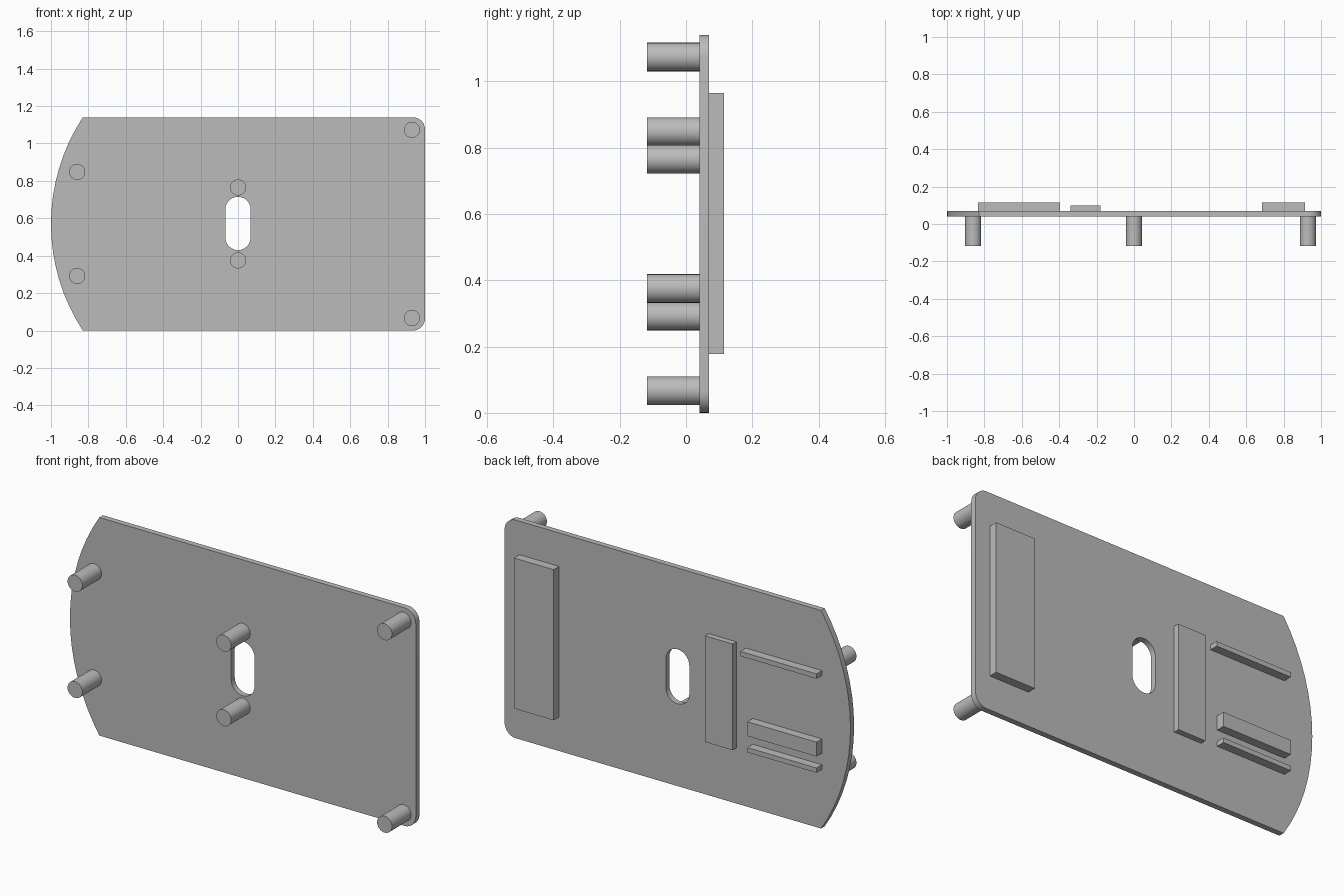
import bpy, bmesh
from math import sin, cos, pi, asin
from mathutils import Vector

cube = bpy.data.objects.get("Cube")
if cube:
    bpy.data.objects.remove(cube, do_unlink=True)

grey = bpy.data.materials.new("plain grey")
grey.use_nodes = True
GREY = (0.5, 0.5, 0.5, 1)
grey.diffuse_color = GREY
grey.node_tree.nodes["Principled BSDF"].inputs["Base Color"].default_value = GREY

FRONT, BACK = 0.04, 0.07      # faces of the plate along y
HEIGHT, MID = 1.14, 0.57


def finish(name, bm, smooth=False):
    bmesh.ops.recalc_face_normals(bm, faces=bm.faces[:])
    mesh = bpy.data.meshes.new(name)
    bm.to_mesh(mesh)
    bm.free()
    obj = bpy.data.objects.new(name, mesh)
    bpy.context.collection.objects.link(obj)
    mesh.materials.append(grey)
    if smooth:
        bpy.ops.object.select_all(action='DESELECT')
        obj.select_set(True)
        bpy.context.view_layer.objects.active = obj
        bpy.ops.object.shade_smooth_by_angle(angle=pi / 6)
    return obj


def arc(cx, cz, r, start, end, steps):
    angles = [start + (end - start) * i / steps for i in range(steps + 1)]
    return [(cx + r * cos(a), cz + r * sin(a)) for a in angles]


def block(name, x0, x1, z0, z1, back):
    bm = bmesh.new()
    bmesh.ops.create_cube(bm, size=1)
    bmesh.ops.scale(bm, vec=(x1 - x0, back - BACK, z1 - z0), verts=bm.verts)
    bmesh.ops.translate(bm, vec=((x0 + x1) / 2, (BACK + back) / 2, (z0 + z1) / 2),
                        verts=bm.verts)
    finish(name, bm)


def peg(name, x, z, r=0.043, tip=-0.118):
    bm = bmesh.new()
    ring = [bm.verts.new((px, FRONT, pz)) for px, pz in arc(x, z, r, 0, 2 * pi, 32)[:-1]]
    face = bm.faces.new(ring)
    out = bmesh.ops.extrude_face_region(bm, geom=[face], use_keep_orig=True)
    moved = [g for g in out["geom"] if isinstance(g, bmesh.types.BMVert)]
    bmesh.ops.translate(bm, vec=(0, tip - FRONT, 0), verts=moved)
    finish(name, bm, smooth=True)


# Plate: bowed end on the right, rounded corners on the left, slot in the middle
sagitta, corner = 0.17, 0.065
bow_r = (MID ** 2 + sagitta ** 2) / (2 * sagitta)
half = asin(MID / bow_r)
outline = (arc(1 - corner, corner, corner, -pi / 2, 0, 8)
           + arc(1 - corner, HEIGHT - corner, corner, 0, pi / 2, 8)
           + arc(bow_r - 1, MID, bow_r, pi - half, pi + half, 16))
slot_r = 0.068
slot = (arc(0, 0.715 - slot_r, slot_r, 0, pi, 14)
        + arc(0, 0.43 + slot_r, slot_r, pi, 2 * pi, 14))

bm = bmesh.new()
for loop in (outline, slot):
    verts = [bm.verts.new((x, FRONT, z)) for x, z in loop]
    for a, b in zip(verts, verts[1:] + verts[:1]):
        bm.edges.new((a, b))
bmesh.ops.triangle_fill(bm, use_beauty=True, edges=bm.edges[:], normal=Vector((0, -1, 0)))
out = bmesh.ops.extrude_face_region(bm, geom=bm.faces[:], use_keep_orig=True)
moved = [g for g in out["geom"] if isinstance(g, bmesh.types.BMVert)]
bmesh.ops.translate(bm, vec=(0, BACK - FRONT, 0), verts=moved)
finish("plate", bm, smooth=True)

# Pegs on the front, in upper and lower pairs
for name, x, offset in (("left", 0.93, 0.503), ("middle", 0, 0.195), ("right", -0.86, 0.278)):
    peg(name + "_upper_peg", x, MID + offset)
    peg(name + "_lower_peg", x, MID - offset)

# Raised pads and rails on the back
block("large_pad", 0.685, 0.915, 0.178, 0.965, 0.115)
block("middle_pad", -0.34, -0.18, 0.29, 0.845, 0.10)
block("upper_rail", -0.835, -0.395, 0.802, 0.827, 0.115)
block("wide_rail", -0.835, -0.435, 0.395, 0.47, 0.115)
block("lower_rail", -0.835, -0.435, 0.31, 0.335, 0.115)
